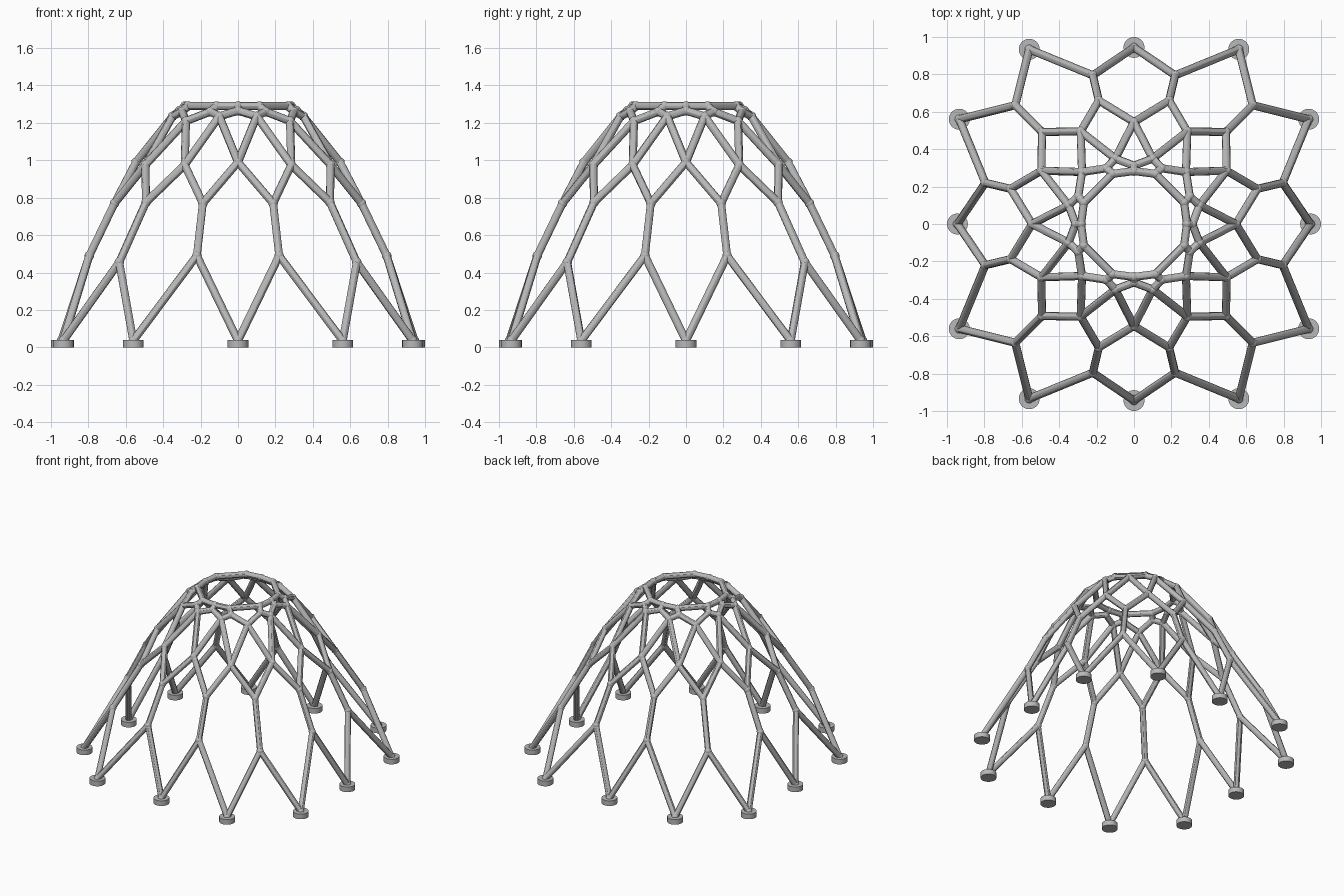
import bpy
import bmesh
from mathutils import Vector, Matrix

cube = bpy.data.objects.get("Cube")
if cube:
    bpy.data.objects.remove(cube, do_unlink=True)

ROD_R = 0.0215
JOINT_R = 0.0255
GREY = (0.48, 0.48, 0.48, 1)

steel = bpy.data.materials.new("grey steel")
steel.use_nodes = True
steel.diffuse_color = GREY
steel.node_tree.nodes["Principled BSDF"].inputs["Base Color"].default_value = GREY

# Joints of one eighth of the frame: "a" series near the centre line, "b" towards the corner
P = {
    "foot_a": (0, 0.944, 0.035), "foot_b": (0.56, 0.934, 0.035),
    "low_a": (0.22, 0.795, 0.49), "low_b": (0.635, 0.635, 0.455),
    "mid_a": (0.188, 0.66, 0.77), "mid_b": (0.492, 0.492, 0.775),
    "high_a": (0, 0.545, 0.99), "high_b": (0.285, 0.495, 0.975),
    "upper_a": (0.1, 0.35, 1.235), "upper_b": (0.278, 0.278, 1.21),
    "crown_a": (0, 0.312, 1.265), "crown_b": (0.148, 0.298, 1.26),
    "ring_a": (0, 0.283, 1.29), "ring_b": (0.115, 0.268, 1.29), "ring_c": (0.268, 0.115, 1.29),
}

# Rods grouped by part
PARTS = {
    "leg_rods": ["foot_a low_a", "foot_b low_a", "foot_b low_b"],
    "upright_rods": ["low_a mid_a", "low_b mid_b"],
    "middle_lattice": ["mid_a high_a", "mid_a high_b", "mid_b high_b"],
    "upper_lattice": ["high_a upper_a", "high_b upper_a", "high_b upper_b"],
    "crown_lattice": ["upper_a crown_a", "upper_a crown_b", "upper_b crown_b",
                      "crown_a ring_a", "crown_b ring_b"],
    "top_ring": ["ring_a ring_b", "ring_b ring_c"],
}


def symmetric(p):
    """All eight copies of a point: mirrored in x, y and the diagonal."""
    x, y, z = p
    return [Vector((sx * u, sy * v, z)) for u, v in ((x, y), (y, x))
            for sx in (1, -1) for sy in (1, -1)]


def key(v):
    return tuple(round(c, 3) + 0.0 for c in v)


def add_rod(bm, a, b):
    d = b - a
    m = Matrix.Translation((a + b) / 2) @ d.to_track_quat('Z', 'Y').to_matrix().to_4x4()
    bmesh.ops.create_cone(bm, cap_ends=True, segments=12, radius1=ROD_R, radius2=ROD_R,
                          depth=d.length, matrix=m)


def finish(bm, name):
    mesh = bpy.data.meshes.new(name)
    bm.to_mesh(mesh)
    bm.free()
    obj = bpy.data.objects.new(name, mesh)
    bpy.context.collection.objects.link(obj)
    mesh.materials.append(steel)
    bpy.ops.object.select_all(action='DESELECT')
    obj.select_set(True)
    bpy.context.view_layer.objects.active = obj
    bpy.ops.object.shade_smooth_by_angle()


# Rods
for name, pairs in PARTS.items():
    bm = bmesh.new()
    done = set()
    for pair in pairs:
        start, end = pair.split()
        for a, b in zip(symmetric(P[start]), symmetric(P[end])):
            k = frozenset((key(a), key(b)))
            if k not in done:
                done.add(k)
                add_rod(bm, a, b)
    finish(bm, name)

# Ball joints and feet
joints, feet = bmesh.new(), bmesh.new()
done = set()
for name, p in P.items():
    for v in symmetric(p):
        if key(v) in done:
            continue
        done.add(key(v))
        bmesh.ops.create_uvsphere(joints, u_segments=12, v_segments=8, radius=JOINT_R,
                                  matrix=Matrix.Translation(v))
        if name.startswith("foot"):
            bmesh.ops.create_cone(feet, cap_ends=True, segments=24, radius1=0.056,
                                  radius2=0.056, depth=0.04,
                                  matrix=Matrix.Translation((v.x, v.y, 0.02)))
finish(joints, "ball_joints")
finish(feet, "feet")
